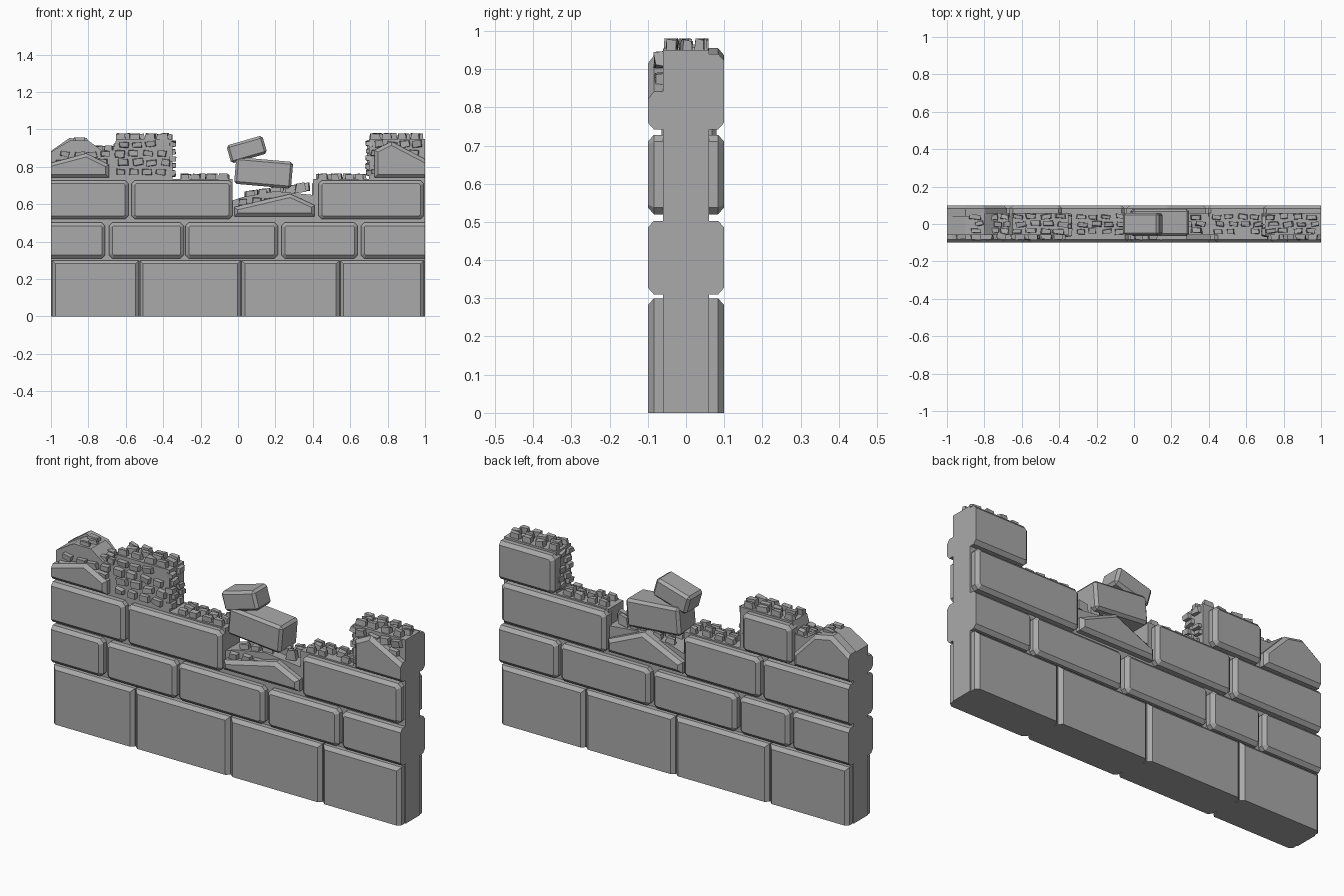
import bpy, bmesh, random
from math import radians
from mathutils import Matrix, Vector

random.seed(4)
cube = bpy.data.objects.get("Cube")
if cube:
    bpy.data.objects.remove(cube)

stone_grey = bpy.data.materials.new("stone_grey")
stone_grey.use_nodes = True
GREY = (0.4, 0.4, 0.4, 1)
stone_grey.diffuse_color = GREY
stone_grey.node_tree.nodes["Principled BSDF"].inputs["Base Color"].default_value = GREY

X, Y, Z = Vector((1, 0, 0)), Vector((0, 1, 0)), Vector((0, 0, 1))


def finish(name, bm):
    bmesh.ops.recalc_face_normals(bm, faces=bm.faces)
    mesh = bpy.data.meshes.new(name)
    bm.to_mesh(mesh)
    bm.free()
    mesh.materials.append(stone_grey)
    obj = bpy.data.objects.new(name, mesh)
    bpy.context.collection.objects.link(obj)
    return obj


def prism(bm, outline, y0, y1):
    """Extrude an x-z outline along y and return the end face."""
    face = bm.faces.new([bm.verts.new((x, y0, z)) for x, z in outline])
    ext = bmesh.ops.extrude_face_region(bm, geom=[face], use_keep_orig=True)
    verts = [g for g in ext["geom"] if isinstance(g, bmesh.types.BMVert)]
    bmesh.ops.translate(bm, verts=verts, vec=(0, y1 - y0, 0))
    bmesh.ops.recalc_face_normals(bm, faces=bm.faces)
    return next(g for g in ext["geom"] if isinstance(g, bmesh.types.BMFace))


def clip(bm, co, no):
    geom = bm.verts[:] + bm.edges[:] + bm.faces[:]
    cut = bmesh.ops.bisect_plane(bm, geom=geom, plane_co=co, plane_no=no, clear_outer=True)
    edges = [g for g in cut["geom_cut"] if isinstance(g, bmesh.types.BMEdge)]
    if edges:
        bmesh.ops.edgeloop_fill(bm, edges=edges)


def brick(name, outline, side):
    """Facing brick with a chamfered outer face, trimmed flush at the wall ends."""
    bm = bmesh.new()
    face = prism(bm, outline, side * 0.04, side * 0.084)
    bmesh.ops.inset_region(bm, faces=[face], thickness=0.018, depth=0.016,
                           use_even_offset=True)
    clip(bm, X, X)
    clip(bm, -X, -X)
    clip(bm, Vector(), -Z)
    return finish(name, bm)


def block(x0, x1, z0, z1, c):
    """Rectangle with clipped corners."""
    return [(x0 + c, z0), (x1 - c, z0), (x1, z0 + c), (x1, z1 - c),
            (x1 - c, z1), (x0 + c, z1), (x0, z1 - c), (x0, z0 + c)]


def course(name, z0, z1, spans, side, c=0.018):
    for i, (x0, x1) in enumerate(spans):
        shape = block(x0, x1, z0, z1, c) if c else [(x0, z0), (x1, z0), (x1, z1), (x0, z1)]
        brick(f"{name}_{i + 1}", shape, side)


# Rubble core
core = [(-1, 0), (1, 0), (1, .95), (.7, .95), (.7, .735), (.4, .735), (.4, .65),
        (.2, .67), (.03, .64), (-.03, .62), (-.03, .735), (-.35, .735), (-.35, .95),
        (-.65, .95), (-.67, .89), (-.73, .89), (-.8, .94), (-.9, .94), (-1, .88)]
bm = bmesh.new()
prism(bm, core, -0.06, 0.06)
finish("wall_core", bm)

# Front courses
E = 1.05
course("front_base_brick", -.05, .3, [(-.995, -.53), (-.525, .015), (.02, .542), (.547, .995)], -1, 0)
course("front_second_brick", .31, .503,
       [(-E, -.71), (-.69, -.29), (-.28, .213), (.233, .64), (.657, E)], -1)
course("front_third_brick", .52, .728, [(-E, -.585), (-.57, -.03), (.43, .993)], -1)
brick("front_broken_middle_brick",
      [(-.02, .535), (.41, .535), (.41, .595), (.28, .655), (-.02, .585)], -1)
brick("front_broken_left_brick",
      [(-E, .742), (-.69, .742), (-.69, .812), (-.81, .872), (-E, .808)], -1)
brick("front_broken_right_brick",
      [(.73, .742), (E, .742), (E, .815), (.82, .935), (.73, .89)], -1)

# Back courses
course("back_base_brick", -.05, .3, [(-.995, -.542), (-.537, -.005), (0, .51), (.515, .995)], 1, 0)
course("back_second_brick", .31, .503,
       [(-E, -.67), (-.655, -.37), (-.35, .125), (.145, .655), (.67, E)], 1)
course("back_third_brick", .52, .728, [(-E, -.5), (-.485, -.05), (.395, .993)], 1)
course("back_top_brick", .742, .94, [(-.665, -.385), (.69, E)], 1)
brick("back_broken_middle_brick",
      [(-.04, .53), (.385, .53), (.385, .595), (.18, .685), (-.04, .585)], 1)
brick("back_broken_left_brick",
      [(-E, .742), (-.68, .742), (-.68, .81), (-.8, .935), (-.9, .955), (-E, .85)], 1)


# Loose fallen blocks
def loose_block(name, centre, size, tilt):
    bm = bmesh.new()
    bmesh.ops.create_cube(bm, size=1, matrix=Matrix.Diagonal((*size, 1)))
    bmesh.ops.bevel(bm, geom=bm.edges[:], offset=0.013, segments=1, affect='EDGES')
    obj = finish(name, bm)
    obj.location = centre
    obj.rotation_euler.y = radians(-tilt)


loose_block("fallen_block_lower", (.137, .008, .768), (.305, .145, .143), -5)
loose_block("fallen_block_upper", (.047, .0, .893), (.2, .12, .1), 16)


# Small rubble stones
def stone(bm, centre, u, v, n, w, h, rise):
    """One rough tapered stone standing out of the surface along n."""
    made = bmesh.ops.create_cube(bm, size=1)["verts"]
    spin = random.uniform(-.15, .15)
    for p in made:
        taper = 0.82 if p.co.z > 0 else 1
        a = p.co.x * w * taper + random.uniform(-.005, .005)
        b = p.co.y * h * taper + random.uniform(-.004, .004)
        d = p.co.z * rise * 2 + random.uniform(-.004, .004)
        p.co = centre + u * (a - spin * b) + v * (b + spin * a) + n * d


def stone_patch(name, origin, u, v, n, width, height, cols, rows, rise=.027, keep=.92):
    bm = bmesh.new()
    cw, rh = width / cols, height / rows
    for r in range(rows):
        for c in range(cols):
            if random.random() > keep:
                continue
            a = (c + .5 + (.14 if r % 2 else -.14)) * cw + random.uniform(-.006, .006)
            b = (r + .5) * rh + random.uniform(-.004, .004)
            stone(bm, Vector(origin) + u * a + v * b, u, v, n,
                  cw * random.uniform(.65, .88), rh * random.uniform(.62, .82), rise)
    finish(name, bm)


# Stones on the tops and ledges
for name, x, z, w, cols in [("left_tower", -.65, .95, .3, 4), ("right_tower", .7, .95, .29, 4),
                            ("left_ledge", -.31, .735, .27, 4), ("right_ledge", .42, .735, .27, 4)]:
    stone_patch(name + "_top_stones", (x, -.058, z), X, Y, Z, w, .116, cols, 3)
slope = Vector((.17, 0, .025)).normalized()
stone_patch("gap_top_stones", (.04, -.055, .645), slope, Y, Z, .34, .11, 5, 3, .022)
stone_patch("left_end_top_stones", (-.88, -.055, .935), X, Y, Z, .08, .11, 1, 3, .02)
stone_patch("left_dip_top_stones", (-.77, -.055, .89), X, Y, Z, .12, .11, 2, 3, .022)

# Stones on the exposed front and tower sides
stone_patch("left_tower_front_stones", (-.66, -.06, .75), X, Z, -Y, .3, .195, 4, 4, .022)
stone_patch("left_end_front_stones", (-.97, -.06, .80), X, Z, -Y, .29, .09, 4, 2, .022)
stone_patch("right_tower_front_stones", (.71, -.06, .75), X, Z, -Y, .28, .195, 4, 4, .022)
stone_patch("gap_front_stones", (0, -.06, .585), X, Z, -Y, .36, .06, 5, 1, .022)
stone_patch("left_tower_side_stones", (-.35, -.06, .745), Y, Z, X, .12, .2, 2, 5, .016)
stone_patch("right_tower_side_stones", (.7, -.06, .745), Y, Z, -X, .12, .2, 2, 5, .016)
